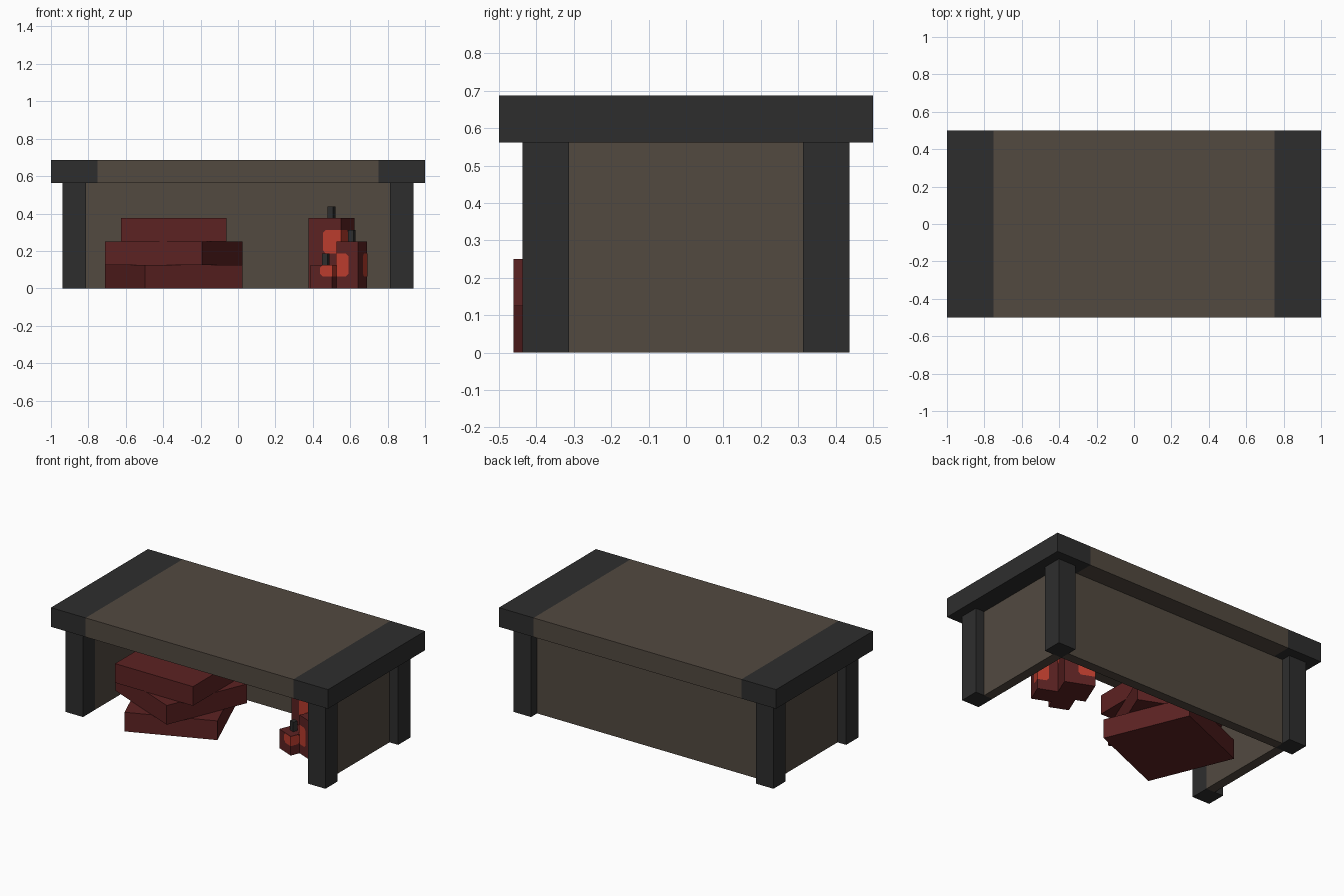
import bpy, bmesh, math
from mathutils import Matrix, Vector

if "Cube" in bpy.data.objects:
    bpy.data.objects.remove(bpy.data.objects["Cube"])


def material(name, rgb):
    m = bpy.data.materials.new(name)
    m.diffuse_color = (*rgb, 1)
    m.use_nodes = True
    m.node_tree.nodes["Principled BSDF"].inputs["Base Color"].default_value = m.diffuse_color
    return m


brown = material("brown_board", (0.085, 0.067, 0.051))
dark = material("dark_wood", (0.027, 0.027, 0.027))
red = material("red_wax", (0.108, 0.016, 0.016))
orange = material("orange_glow", (0.50, 0.046, 0.027))


def add_object(name, bm, *mats):
    me = bpy.data.meshes.new(name)
    bm.to_mesh(me)
    bm.free()
    for m in mats:
        me.materials.append(m)
    ob = bpy.data.objects.new(name, me)
    bpy.context.collection.objects.link(ob)
    return ob


def box(name, lo, hi, mat):
    """Box between two corners, with its origin at the centre."""
    lo, hi = Vector(lo), Vector(hi)
    bm = bmesh.new()
    bmesh.ops.create_cube(bm, size=1)
    bmesh.ops.scale(bm, vec=hi - lo, verts=bm.verts)
    ob = add_object(name, bm, mat)
    ob.location = (lo + hi) / 2
    return ob


# Table top: one slab cut into a brown middle and dark ends
bm = bmesh.new()
bmesh.ops.create_cube(bm, size=1, matrix=Matrix.Translation((0, 0, 0.625)) @ Matrix.Diagonal((2, 1, 0.125, 1)))
for x in (-0.75, 0.75):
    bmesh.ops.bisect_plane(bm, geom=bm.verts[:] + bm.edges[:] + bm.faces[:],
                           plane_co=(x, 0, 0), plane_no=(1, 0, 0))
for f in bm.faces:
    f.material_index = int(abs(f.calc_center_median().x) > 0.75)
add_object("table_top", bm, brown, dark)

# Four legs and the two side panels
for sx, side in ((-1, "left"), (1, "right")):
    for sy, end in ((-1, "front"), (1, "back")):
        x, y = 0.875 * sx, 0.375 * sy
        box(f"{end}_{side}_leg", (x - 0.0625, y - 0.0625, 0), (x + 0.0625, y + 0.0625, 0.5625), dark)
    x = 0.84375 * sx
    box(f"{side}_panel", (x - 0.03125, -0.3125, 0), (x + 0.03125, 0.3125, 0.5625), brown)
box("back_panel", (-0.8125, 0.3125, 0), (0.8125, 0.375, 0.5625), brown)

# Stack of three twisted slabs
for i, (name, turn) in enumerate((("bottom", 22.5), ("middle", -22.5), ("upper", 0))):
    z = i * 0.125
    ob = box(f"{name}_slab", (-0.625, -0.375, z), (-0.0625, 0.1875, z + 0.125), red)
    ob.rotation_euler.z = math.radians(turn)

# Candle cluster, laid out square and then turned as a group
TURN = Matrix.Translation((0.5, 0.0625, 0)) @ Matrix.Rotation(math.radians(-22.5), 4, 'Z')


def place(ob):
    ob.matrix_world = TURN @ Matrix.Translation(ob.location)


def glow(name, cx, cy, h, sx, sy, z0, z1, reach_a, reach_b):
    """Thin glowing patch folded round one upright corner of a candle."""
    c, o = 0.015, h + 0.002
    plan = [(h - reach_a, o, c), (h - reach_a + c, o, 0), (o, o, 0),
            (o, h - reach_b + c, 0), (o, h - reach_b, c)]
    bm = bmesh.new()
    cols = [[bm.verts.new((cx + sx * x, cy + sy * y, z)) for z in (z0 + d, z1 - d)] for x, y, d in plan]
    for p, q in zip(cols, cols[1:]):
        loop = [p[0], q[0], q[1], p[1]]
        bm.faces.new(loop if sx * sy < 0 else loop[::-1])
    place(add_object(name, bm, orange))


# name, centre, half width, height, glow patches (corner, z range)
candles = (
    ("tall", 0, 0, 0.09375, 0.375,
     ((1, -1, 0.1875, 0.3125), (-1, 1, 0.0625, 0.1875))),
    ("medium", 0.15625, -0.09375, 0.0625, 0.25,
     ((-1, -1, 0.0625, 0.1875), (1, 1, 0.0625, 0.1875))),
    ("short", 0.03125, -0.15625, 0.0625, 0.125,
     ((1, -1, 0.0625, 0.124), (-1, 1, 0.0625, 0.124))),
)
for name, cx, cy, h, top, patches in candles:
    place(box(f"{name}_candle", (cx - h, cy - h, 0), (cx + h, cy + h, top), red))
    w = 0.015625
    place(box(f"{name}_wick", (cx - w, cy - w, top), (cx + w, cy + w, top + 0.0625), dark))
    for n, (sx, sy, z0, z1) in enumerate(patches):
        glow(f"{name}_glow_{n + 1}", cx, cy, h, sx, sy, z0, z1, h * 1.1, h)
